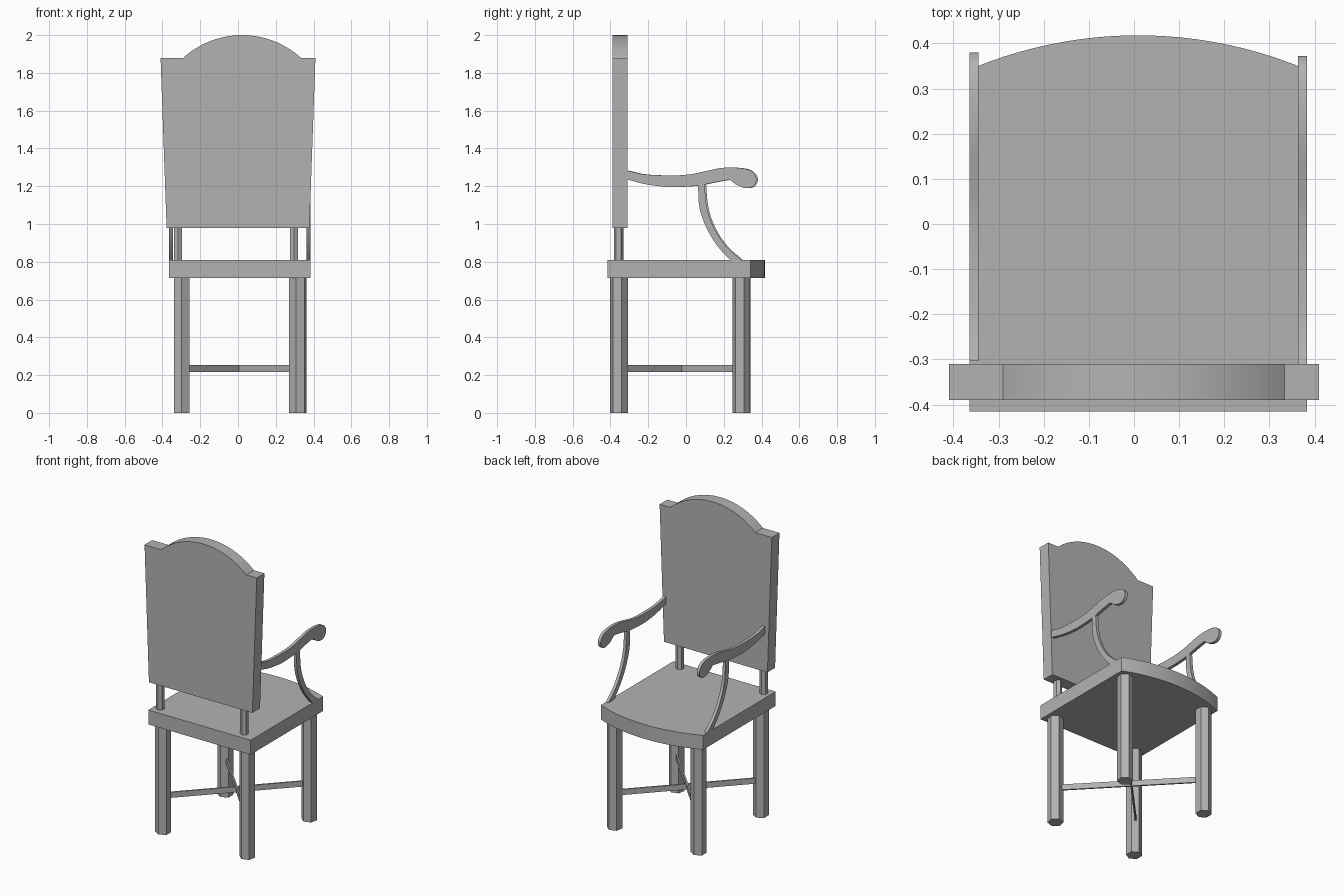
import bpy, bmesh, math
from mathutils import Vector, Matrix

cube = bpy.data.objects.get("Cube")
if cube:
    bpy.data.objects.remove(cube, do_unlink=True)

grey = bpy.data.materials.new("plain grey")
grey.use_nodes = True
COLOUR = (0.45, 0.45, 0.45, 1)
grey.diffuse_color = COLOUR
grey.node_tree.nodes["Principled BSDF"].inputs["Base Color"].default_value = COLOUR


def finish(name, bm):
    bmesh.ops.recalc_face_normals(bm, faces=bm.faces)
    mesh = bpy.data.meshes.new(name)
    bm.to_mesh(mesh)
    bm.free()
    mesh.materials.append(grey)
    obj = bpy.data.objects.new(name, mesh)
    bpy.context.collection.objects.link(obj)
    bpy.ops.object.select_all(action="DESELECT")
    bpy.context.view_layer.objects.active = obj
    obj.select_set(True)
    bpy.ops.object.shade_smooth_by_angle(angle=math.radians(25))
    return obj


def extrude(name, points, direction):
    """Solid made by pushing a flat outline along a direction."""
    bm = bmesh.new()
    face = bm.faces.new([bm.verts.new(p) for p in points])
    new = bmesh.ops.extrude_face_region(bm, geom=[face], use_keep_orig=True)["geom"]
    bmesh.ops.translate(bm, vec=direction, verts=[v for v in new if isinstance(v, bmesh.types.BMVert)])
    return finish(name, bm)


def prism(name, x, y, bottom, top, radius, turn):
    """Upright six-sided post."""
    ring = [math.radians(turn + 60 * i) for i in range(6)]
    outline = [(x + radius * math.cos(a), y + radius * math.sin(a), bottom) for a in ring]
    return extrude(name, outline, (0, 0, top - bottom))


def smooth_path(points, steps=5):
    """Catmull-Rom curve through the points."""
    pts = [Vector(p) for p in points]
    pts = [2 * pts[0] - pts[1]] + pts + [2 * pts[-1] - pts[-2]]
    out = []
    for a, b, c, d in zip(pts, pts[1:], pts[2:], pts[3:]):
        for i in range(steps):
            t = i / steps
            out.append(0.5 * (2 * b + (c - a) * t + (2 * a - 5 * b + 4 * c - d) * t**2
                              + (3 * b - a - 3 * c + d) * t**3))
    return out + [pts[-2]]


def arc(x0, x1, base, rise, n=28):
    """Points of a shallow circular arc from x0 to x1."""
    half, mid = (x1 - x0) / 2, (x0 + x1) / 2
    r = (half**2 + rise**2) / (2 * rise)
    sweep = math.asin(half / r)
    angles = [sweep * (2 * i / n - 1) for i in range(n + 1)]
    return [(mid + r * math.sin(a), base + rise - r + r * math.cos(a)) for a in angles]


# Seat with a bowed edge
LEFT, RIGHT = -0.365, 0.383
seat = [(LEFT, -0.415)] + arc(LEFT, RIGHT, 0.342, 0.076) + [(RIGHT, -0.415)]
extrude("seat", [(x, y, 0.715) for x, y in seat], (0, 0, 0.095))

# Tapered back panel with an arched crest
panel = [(-0.378, 0.98), (-0.41, 1.88)] + arc(-0.29, 0.333, 1.88, 0.12) + [(0.41, 1.88), (0.378, 0.98)]
extrude("back_panel", [(x, -0.39, z) for x, z in panel], (0, 0.08, 0))

# Legs, and the short posts that carry the back
for side, x, turn in (("left", -0.298, 30), ("right", 0.316, 18)):
    prism(side + "_rear_leg", x, -0.355, 0, 0.715, 0.048, turn)
    prism(side + "_front_leg", x, 0.293, 0, 0.715, 0.048, turn)
for side, x in (("left", -0.318), ("right", 0.296)):
    prism(side + "_back_post", x, -0.357, 0.80, 0.99, 0.025, 30)

# Crossed stretchers between the legs
for name, start, end in (("stretcher_a", (-0.29, -0.33), (0.30, 0.29)),
                         ("stretcher_b", (0.30, -0.33), (-0.29, 0.29))):
    a, b = Vector(start), Vector(end)
    across = (b - a).orthogonal().normalized() * 0.005
    corners = [a + across, b + across, b - across, a - across]
    extrude(name, [(p.x, p.y, 0.217) for p in corners], (0, 0, 0.037))

# Arm outline: upper curve, rounded grip, lower curve back
ARM = smooth_path([(-0.312, 1.283), (-0.22, 1.263), (-0.08, 1.257), (0.02, 1.263), (0.10, 1.279),
                   (0.19, 1.297), (0.28, 1.297), (0.34, 1.283), (0.37, 1.25), (0.368, 1.215),
                   (0.345, 1.193), (0.31, 1.191), (0.272, 1.205), (0.233, 1.233)])
ARM += smooth_path([(0.22, 1.232), (0.15, 1.22), (0.07, 1.204), (-0.02, 1.197),
                    (-0.11, 1.197), (-0.22, 1.212), (-0.312, 1.236)])

# Curved arm support
SUPPORT = smooth_path([(0.064, 1.21), (0.069, 1.10), (0.095, 1.01), (0.138, 0.925), (0.19, 0.855), (0.238, 0.805)])
SUPPORT += smooth_path([(0.298, 0.805), (0.21, 0.885), (0.148, 0.98), (0.111, 1.085), (0.098, 1.215)])

for side, x, shift in (("left", LEFT, 0.008), ("right", RIGHT - 0.02, 0)):
    extrude(side + "_arm", [(x, y + shift, z) for y, z in ARM], (0.02, 0, 0))
    extrude(side + "_arm_support", [(x, y + shift, z) for y, z in SUPPORT], (0.02, 0, 0))
